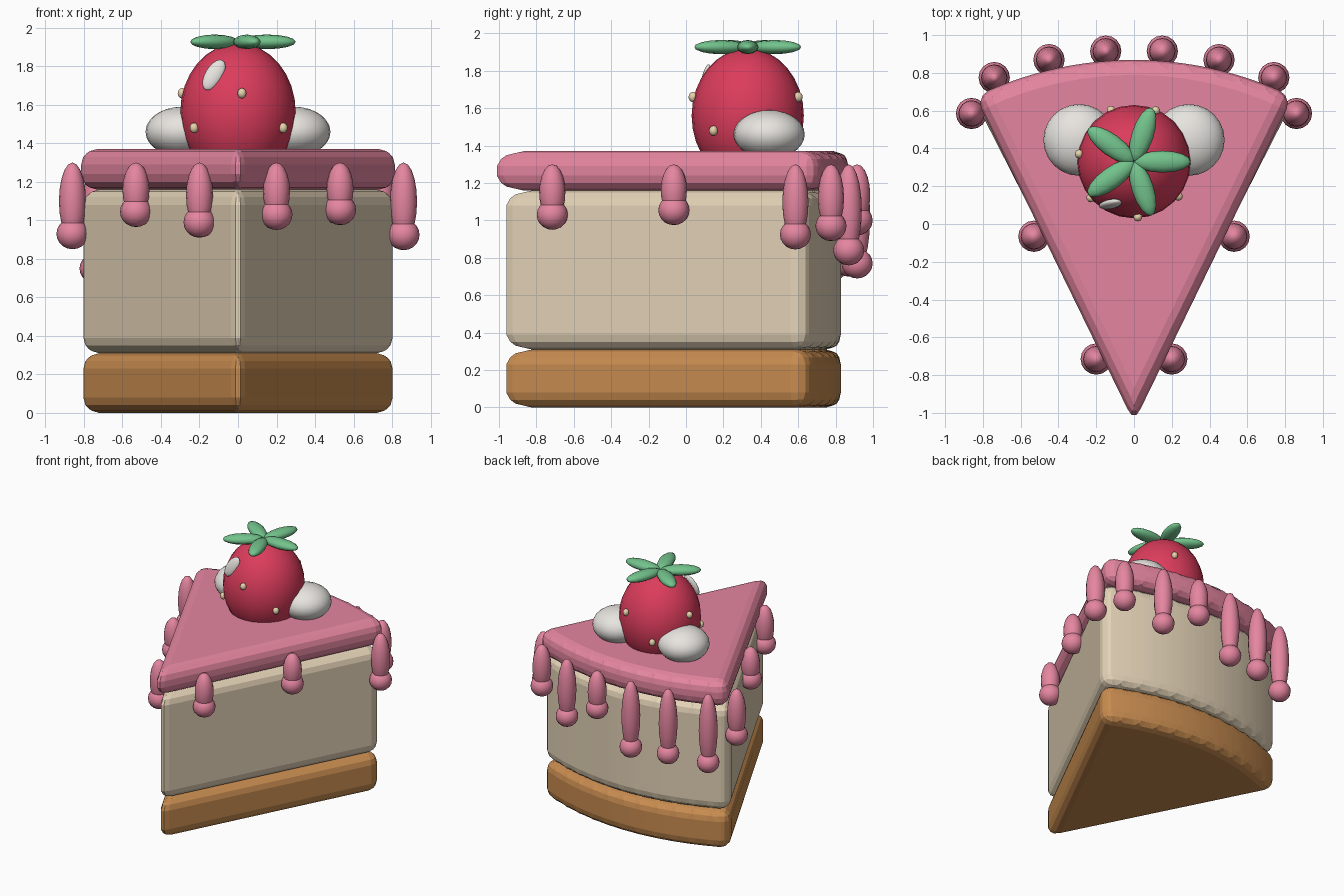
import bpy, bmesh, math
from mathutils import Matrix, Vector

if "Cube" in bpy.data.objects:
    bpy.data.objects.remove(bpy.data.objects["Cube"])


def material(name, srgb):
    m = bpy.data.materials.new(name)
    lin = [((c / 255 + 0.055) / 1.055) ** 2.4 for c in srgb]
    m.diffuse_color = (*lin, 1)
    m.use_nodes = True
    m.node_tree.nodes["Principled BSDF"].inputs["Base Color"].default_value = m.diffuse_color
    return m


CRUST = material("biscuit brown", (200, 140, 80))
FILLING = material("vanilla cream", (228, 211, 183))
PINK = material("pink icing", (229, 134, 160))
RED = material("berry red", (220, 60, 92))
GREEN = material("leaf green", (115, 195, 140))
WHITE = material("whipped white", (238, 235, 230))
SEED = material("seed beige", (232, 212, 172))


def finish(bm, name, mat, smooth):
    bmesh.ops.recalc_face_normals(bm, faces=bm.faces)
    me = bpy.data.meshes.new(name)
    for f in bm.faces:
        f.smooth = smooth
    bm.to_mesh(me)
    bm.free()
    me.materials.append(mat)
    ob = bpy.data.objects.new(name, me)
    bpy.context.collection.objects.link(ob)
    return ob


def wedge(name, mat, tip_y, radius, half_angle, z0, z1, steps=12, round_=0.08):
    """Rounded slice: a pie-shaped outline extruded upwards."""
    bm = bmesh.new()
    pts = [(0, tip_y, z0)]
    for i in range(steps + 1):
        a = math.radians(half_angle) * (1 - 2 * i / steps)
        pts.append((radius * math.sin(a), tip_y + radius * math.cos(a), z0))
    base = bm.faces.new([bm.verts.new(p) for p in pts])
    top = bmesh.ops.extrude_face_region(bm, geom=[base])["geom"]
    for v in top:
        if isinstance(v, bmesh.types.BMVert):
            v.co.z = z1
    bmesh.ops.recalc_face_normals(bm, faces=bm.faces)
    bmesh.ops.bevel(bm, geom=bm.edges[:], offset=round_, segments=3,
                    profile=0.5, affect='EDGES', clamp_overlap=False)
    return finish(bm, name, mat, False)


def add_ball(bm, loc, size, rot=Matrix(), u=16, v=10):
    mtx = Matrix.Translation(loc) @ rot @ Matrix.Diagonal((*size, 1))
    bmesh.ops.create_uvsphere(bm, u_segments=u, v_segments=v, radius=1, matrix=mtx)


def ball(name, mat, loc, size, rot=Matrix(), u=16, v=10):
    bm = bmesh.new()
    add_ball(bm, loc, size, rot, u, v)
    return finish(bm, name, mat, True)


# Cake layers
wedge("crust", CRUST, -1.0, 1.83, 27, 0.0, 0.31)
wedge("filling", FILLING, -1.0, 1.83, 27, 0.31, 1.16)
wedge("icing", PINK, -1.05, 1.92, 26, 1.16, 1.37)

# Icing drips: long body with a round drop at the end (x, y, drop height)
drips = [(-0.86, 0.585, 0.93), (0.86, 0.585, 0.925), (-0.74, 0.775, 0.75),
         (0.74, 0.775, 0.97), (-0.45, 0.87, 0.78), (0.45, 0.87, 0.84),
         (-0.15, 0.915, 0.77), (0.15, 0.915, 1.0), (-0.53, -0.065, 1.045),
         (0.53, -0.065, 1.055), (-0.2, -0.715, 0.99), (0.2, -0.715, 1.03)]
for i, (x, y, z) in enumerate(drips):
    bm = bmesh.new()
    low = z - 0.03
    add_ball(bm, (x, y, (1.3 + low) / 2), (0.07, 0.07, (1.3 - low) / 2))
    add_ball(bm, (x, y, z), (0.083, 0.083, 0.08))
    finish(bm, f"drip_{i + 1}", PINK, True)

# Whipped cream dollops
for side, x in (("left", -0.29), ("right", 0.29)):
    ball("dollop_" + side, WHITE, (x, 0.445, 1.46), (0.19, 0.19, 0.13), u=24, v=14)

# Strawberry
C = Vector((0, 0.33, 1.56))
R, H = 0.3, 0.36
ball("strawberry", RED, C, (R, R, H), u=24, v=16)

# Seeds on the berry surface (direction in degrees, height)
for i, (deg, z) in enumerate([(-86, 1.66), (67, 1.66), (172, 1.66),
                              (-38, 1.48), (-140, 1.48), (114, 1.48)]):
    a = math.radians(deg)
    r = R * math.sqrt(1 - ((z - C.z) / H) ** 2) + 0.005
    ball(f"seed_{i + 1}", SEED, (r * math.cos(a), C.y + r * math.sin(a), z),
         (0.024, 0.024, 0.027), u=10, v=8)

# Shiny spot on the berry
tilt = Matrix.Rotation(math.radians(-12), 4, 'X') @ Matrix.Rotation(math.radians(30), 4, 'Y')
ball("shine", WHITE, (-0.125, 0.105, 1.755), (0.046, 0.022, 0.09), tilt)

# Leaves
for i in range(5):
    turn = Matrix.Rotation(math.radians(72 * i), 4, 'Z')
    loc = Vector((0, C.y, 1.927)) + turn @ Vector((0.15, 0, 0))
    lie = turn @ Matrix.Rotation(math.radians(90), 4, 'Y')
    ball(f"leaf_{i + 1}", GREEN, loc, (0.038, 0.058, 0.15), lie, u=12, v=8)
